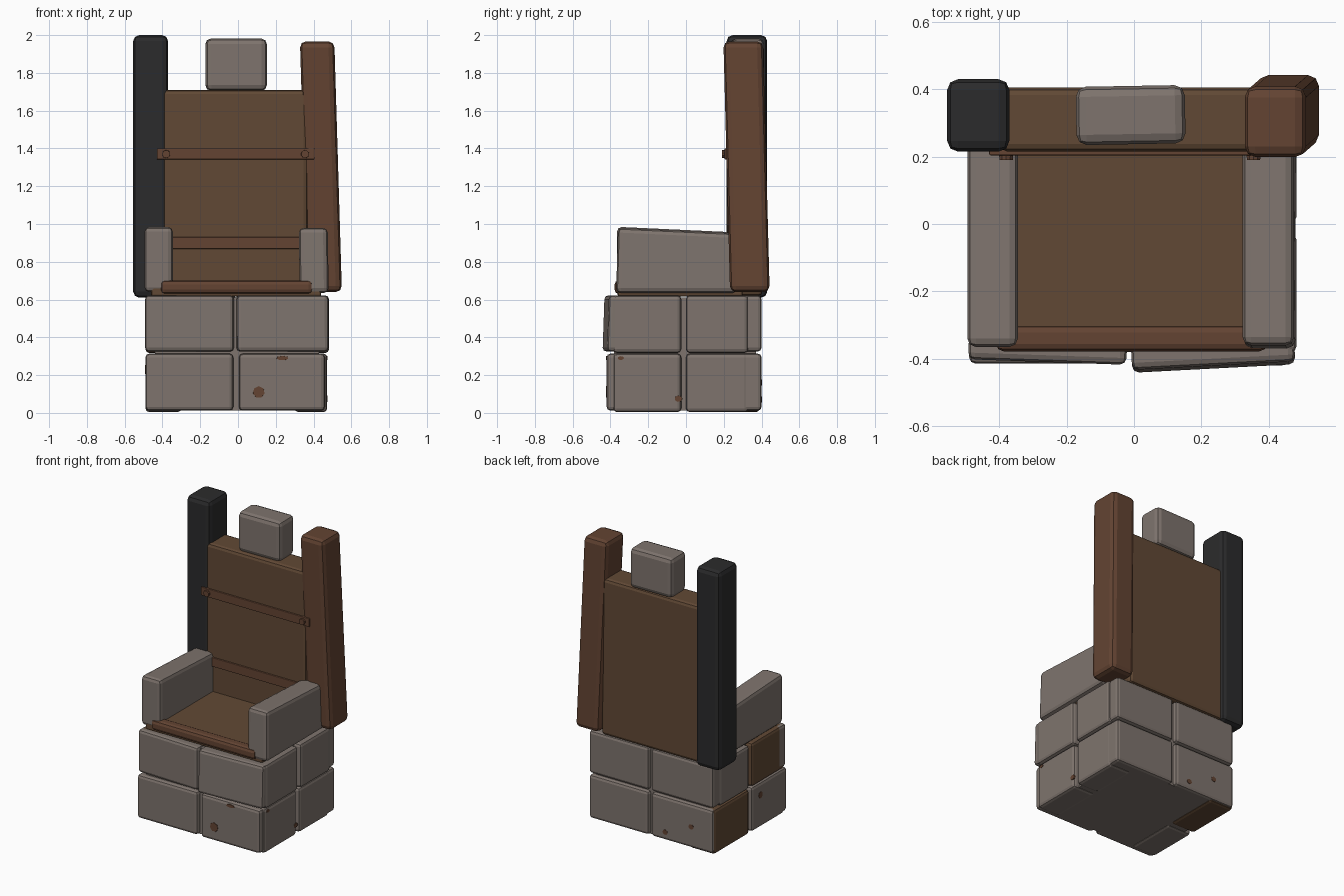
import bpy, bmesh
from math import radians
from mathutils import Matrix, Vector

cube = bpy.data.objects.get("Cube")
if cube:
    bpy.data.objects.remove(cube, do_unlink=True)


def material(name, rgb):
    m = bpy.data.materials.new(name)
    m.use_nodes = True
    m.diffuse_color = (*rgb, 1)
    m.node_tree.nodes["Principled BSDF"].inputs["Base Color"].default_value = (*rgb, 1)
    return m


STONE = material("grey stone", (0.21, 0.175, 0.155))
WOOD = material("brown wood", (0.12, 0.066, 0.035))
RED_WOOD = material("reddish wood", (0.125, 0.057, 0.032))
BLACK = material("charred wood", (0.024, 0.024, 0.025))


def finish(name, bm, mat):
    bmesh.ops.recalc_face_normals(bm, faces=bm.faces[:])
    mesh = bpy.data.meshes.new(name)
    bm.to_mesh(mesh)
    bm.free()
    mesh.materials.append(mat)
    obj = bpy.data.objects.new(name, mesh)
    bpy.context.collection.objects.link(obj)
    return obj


def block(name, x, y, z, mat, bevel=0.02, foot=(0, 0), drop=0, turn=0):
    """Bevelled box; foot shifts the bottom, drop lowers the top rear edge."""
    bm = bmesh.new()
    bmesh.ops.create_cube(bm, size=1)
    for v in bm.verts:
        top, rear = v.co.z > 0, v.co.y > 0
        v.co = [r[0] + (c + 0.5) * (r[1] - r[0]) for c, r in zip(v.co, (x, y, z))]
        if not top:
            v.co.x += foot[0]
            v.co.y += foot[1]
        elif rear:
            v.co.z -= drop
    mid = Vector((sum(x) / 2, sum(y) / 2, 0))
    bmesh.ops.rotate(bm, verts=bm.verts[:], cent=mid,
                     matrix=Matrix.Rotation(radians(turn), 3, 'Z'))
    obj = finish(name, bm, mat)
    if bevel:
        mod = obj.modifiers.new("worn edges", 'BEVEL')
        mod.width, mod.segments = bevel, 2
    return obj


def disc(name, pos, axis, radius, depth, mat, sides=7, squash=1):
    """Short cylinder facing along x or y."""
    bm = bmesh.new()
    bmesh.ops.create_cone(bm, cap_ends=True, segments=sides, radius1=radius,
                          radius2=radius * 0.95, depth=depth)
    rot = Matrix.Rotation(radians(90), 4, 'X' if axis == 'Y' else 'Y')
    bm.transform(Matrix.Translation(pos) @ Matrix.Diagonal((1, 1, squash, 1)) @ rot)
    return finish(name, bm, mat)


# Stone base: core with two courses of bricks around it
block("base_core", (-0.44, 0.43), (-0.38, 0.37), (0.012, 0.61), STONE, 0)

lower, upper = (0.012, 0.314), (0.325, 0.622)
block("lower_front_right_brick", (-0.49, -0.025), (-0.415, -0.31), lower, STONE)
block("lower_front_left_brick", (0.005, 0.46), (-0.42, -0.31), lower, STONE)
block("upper_front_right_brick", (-0.49, -0.02), (-0.41, -0.26), upper, STONE, turn=-2)
block("upper_front_left_brick", (-0.01, 0.475), (-0.42, -0.26), upper, STONE,
      foot=(0, -0.01), turn=3)
for course, z in (("lower", lower), ("upper", upper)):
    block(course + "_rear_right_brick", (-0.485, -0.01), (0.26, 0.4), z, STONE)
    block(course + "_rear_left_brick", (0.01, 0.47), (0.26, 0.4), z, STONE)
    shift = 0 if course == "lower" else 0.01
    side_z = (z[0] - 0.008, z[1])
    for side, x in (("left", (0.3, 0.472 + shift)), ("right", (-0.49, -0.3))):
        right = side == "right"
        # Two of the right side bricks are replaced by wood
        front_mat = WOOD if right and course == "upper" else STONE
        rear_mat = WOOD if right and course == "lower" else STONE
        block(f"{course}_{side}_front_side_brick", x, (-0.385, -0.025), side_z, front_mat)
        block(f"{course}_{side}_rear_side_brick", x,
              (0.0, 0.39 if rear_mat == WOOD else 0.33), side_z, rear_mat)

# Brown stains on the lower bricks
stains = [((0.11, -0.418, 0.11), 'Y', 0.033, 1.0), ((0.235, -0.418, 0.29), 'Y', 0.034, 0.35),
          ((-0.12, 0.398, 0.07), 'Y', 0.02, 0.9), ((-0.32, 0.398, 0.16), 'Y', 0.02, 0.9),
          ((0.47, -0.04, 0.075), 'X', 0.022, 0.8), ((0.47, -0.345, 0.29), 'X', 0.018, 0.6),
          ((-0.488, -0.12, 0.23), 'X', 0.022, 1.1)]
for i, (pos, axis, radius, squash) in enumerate(stains):
    disc(f"stain_{i + 1}", pos, axis, radius, 0.009, RED_WOOD, 7, squash)

# Seat
block("seat_board", (-0.46, 0.44), (-0.362, 0.3), (0.615, 0.69), WOOD, 0.012)
block("seat_front_lip", (-0.41, 0.395), (-0.378, -0.3), (0.63, 0.702), RED_WOOD, 0.022)

# Stone armrests
block("right_armrest", (-0.495, -0.345), (-0.365, 0.28), (0.64, 0.985), STONE, 0.025, drop=0.03)
block("left_armrest", (0.322, 0.475), (-0.36, 0.28), (0.635, 0.98), STONE, 0.025,
      foot=(0.005, -0.01), drop=0.03)

# Backrest with posts
block("back_panel", (-0.4, 0.37), (0.216, 0.405), (0.62, 1.71), WOOD, 0.022)
block("right_post", (-0.555, -0.37), (0.215, 0.43), (0.61, 2.0), BLACK, 0.032)
block("left_post", (0.328, 0.51), (0.198, 0.408), (0.64, 1.967), RED_WOOD, 0.032,
      foot=(0.04, 0.035))
block("headrest_stone", (-0.172, 0.152), (0.237, 0.41), (1.705, 1.982), STONE, 0.03, turn=1)

# Straps and bolts
block("upper_strap", (-0.43, 0.405), (0.204, 0.25), (1.342, 1.4), RED_WOOD, 0.004)
block("lower_strap", (-0.4, 0.37), (0.204, 0.25), (0.868, 0.93), RED_WOOD, 0.004)
for side, x in (("right", -0.38), ("left", 0.355)):
    disc(side + "_bolt", (x, 0.205, 1.37), 'Y', 0.022, 0.03, RED_WOOD, 10)
